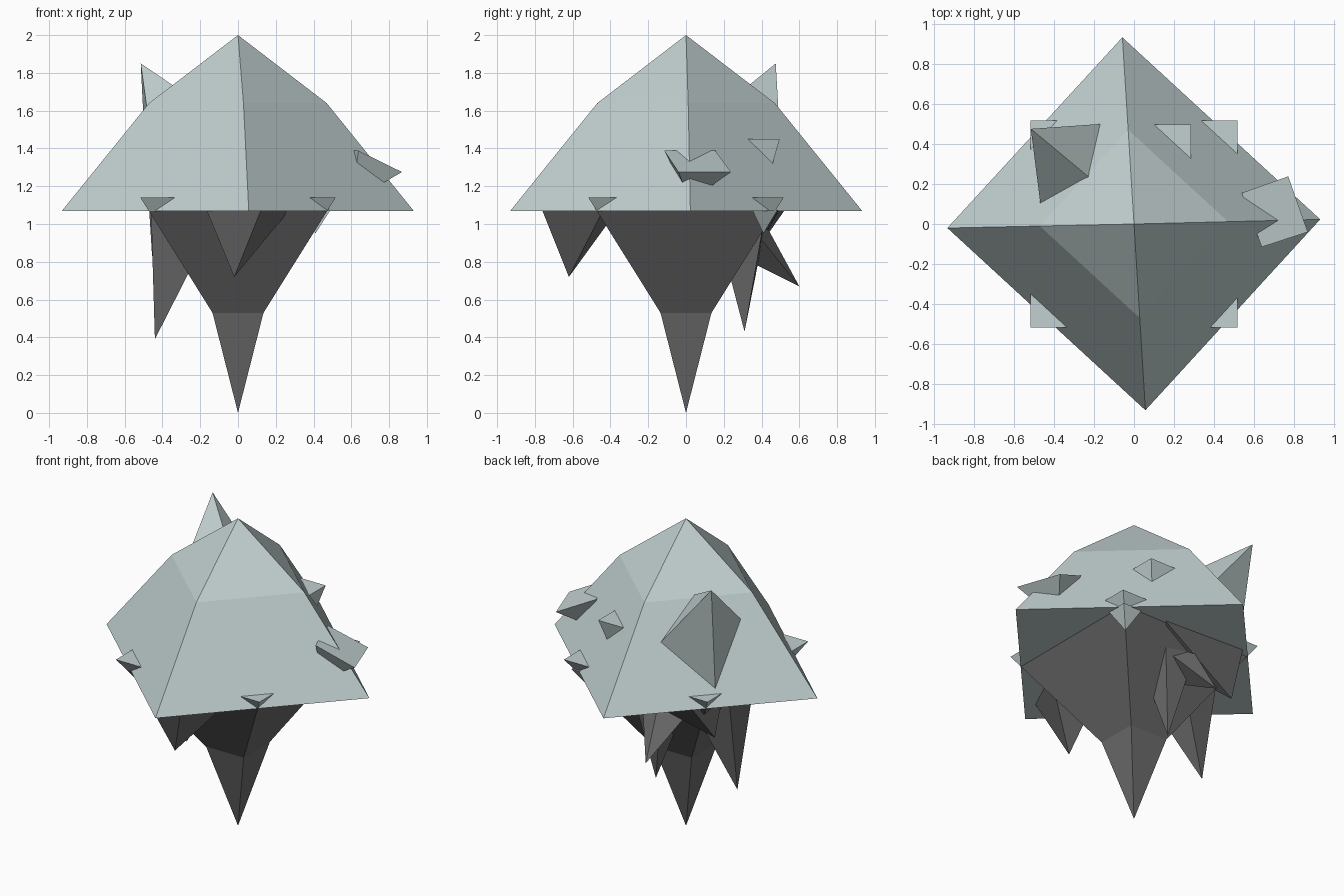
import bpy
from mathutils import Vector

if "Cube" in bpy.data.objects:
    bpy.data.objects.remove(bpy.data.objects["Cube"])


def material(name, rgb):
    m = bpy.data.materials.new(name)
    m.diffuse_color = (*rgb, 1)
    m.use_nodes = True
    m.node_tree.nodes["Principled BSDF"].inputs["Base Color"].default_value = m.diffuse_color
    return m


ICE = material("pale ice", (0.54, 0.63, 0.63))
ROCK = material("dark stone", (0.15, 0.15, 0.15))


def build(name, verts, faces, mats):
    me = bpy.data.meshes.new(name)
    me.from_pydata(verts, [], faces)
    for m in mats:
        me.materials.append(m)
    ob = bpy.data.objects.new(name, me)
    bpy.context.collection.objects.link(ob)
    bpy.ops.object.select_all(action='DESELECT')
    bpy.context.view_layer.objects.active = ob
    ob.select_set(True)
    bpy.ops.object.mode_set(mode='EDIT')
    bpy.ops.mesh.select_all(action='SELECT')
    bpy.ops.mesh.normals_make_consistent(inside=False)
    bpy.ops.object.mode_set(mode='OBJECT')
    return ob


def stack(name, rings, tip, mats):
    """Loft equal rings of points and close them with a tip."""
    n = len(rings[0])
    verts = [p for r in rings for p in r] + [tip]
    faces = [tuple(range(n))]
    for k in range(len(rings) - 1):
        for i in range(n):
            j = (i + 1) % n
            faces.append((k * n + i, k * n + j, (k + 1) * n + j, (k + 1) * n + i))
    b, t = (len(rings) - 1) * n, len(verts) - 1
    faces += [(b + i, b + (i + 1) % n, t) for i in range(n)]
    return build(name, verts, faces, mats)


def square(half, z, cx=0, cy=0):
    return [(cx + a * half, cy + b * half, z) for a, b in ((1, 1), (-1, 1), (-1, -1), (1, -1))]


# Faceted cap, slightly twisted
corners = [(0.93, 0.023), (-0.058, 0.932), (-0.932, -0.02), (0.057, -0.93)]
stack("snow_cap", [[(x * s, y * s, z) for x, y in corners]
                   for s, z in ((1, 1.07), (0.505, 1.64))], (0, 0, 2), [ICE])

# Hanging rock, pale where its corners poke through the cap
rock = stack("hanging_rock", [square(0.517, 1.14), square(0.473, 1.07), square(0.135, 0.53)],
             (0, 0, 0), [ROCK, ICE])
for p in rock.data.polygons:
    if p.center.z > 1.08:
        p.material_index = 1

# Pale shards on the cap
stack("large_cap_shard", [[(-0.16, 0.5, 1.42), (-0.22, 0.23, 1.65),
                           (-0.468, 0.104, 1.51), (-0.48, 0.384, 1.155)]],
      (-0.515, 0.475, 1.85), [ICE])
stack("side_cap_shard", [[(0.868, -0.04, 1.275), (0.77, 0.238, 1.275),
                          (0.538, 0.155, 1.388), (0.638, -0.115, 1.388)]],
      (0.6, 0.02, 1.12), [ICE])
stack("small_cap_shard", [square(0.15, 1.45, 0.134, 0.346)], (0.13, 0.34, 0.9), [ICE])
stack("corner_shard", [[(0.49, 0.35, 1.075), (0.485, 0.485, 1.075), (0.35, 0.49, 1.075)]],
      (0.41, 0.41, 0.95), [ICE])

# Dark spikes below the cap
spikes = {
    "front_spike": ((-0.02, -0.62, 0.72), [(-0.165, -0.72, 1.07), (0.12, -0.76, 1.07),
                                           (0.27, -0.44, 1.07), (-0.05, -0.38, 1.05)]),
    "left_spike": ((-0.44, 0.10, 0.39), [(-0.46, 0.22, 1.06), (-0.46, -0.05, 1.06),
                                         (-0.17, -0.08, 0.92), (-0.2, 0.22, 0.9)]),
    "back_spike": ((0.0, 0.31, 0.43), [(0.10, 0.41, 1.0), (-0.13, 0.43, 1.04),
                                       (-0.12, 0.2, 0.85), (0.08, 0.2, 0.85)]),
    "back_outer_spike": ((-0.13, 0.6, 0.67), [(0.04, 0.39, 0.93), (-0.1, 0.42, 1.0),
                                              (-0.26, 0.36, 0.93), (-0.1, 0.3, 0.82)]),
    "back_left_spike": ((-0.455, 0.353, 0.83), [(0.17, 0.49, 1.07), (-0.4, 0.52, 1.07),
                                                (-0.47, 0.3, 1.07), (-0.1, 0.25, 0.95)]),
}
for name, (tip, base) in spikes.items():
    stack(name, [base], tip, [ROCK])
